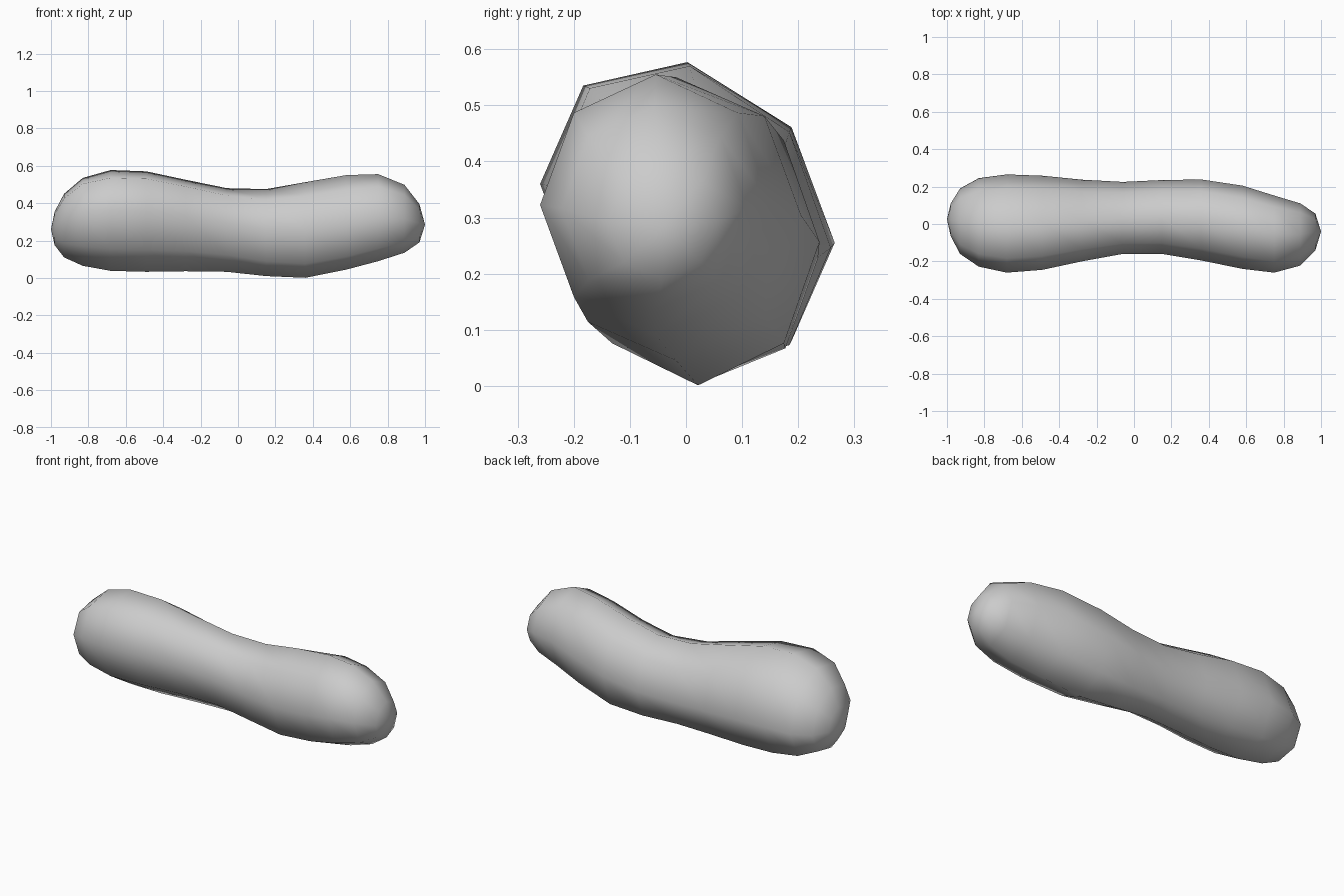
import bpy, bmesh, math

if "Cube" in bpy.data.objects:
    bpy.data.objects.remove(bpy.data.objects["Cube"])

# Stations along the shell: x, y_min, y_max, z_min, z_max, shear of z with y
RINGS = [
    (-.98, -.065, .11, .175, .355, -.2), (-.93, -.16, .19, .11, .45, -.2),
    (-.83, -.228, .245, .065, .535, -.22), (-.68, -.26, .265, .038, .577, -.2),
    (-.49, -.245, .258, .033, .57, -.22), (-.28, -.2, .237, .036, .525, -.23),
    (-.06, -.16, .225, .033, .48, -.19), (.15, -.16, .235, .01, .475, -.08),
    (.36, -.195, .238, .001, .512, 0), (.58, -.24, .205, .045, .55, .03),
    (.75, -.26, .152, .09, .555, 0), (.89, -.222, .11, .135, .498, 0),
    (.97, -.14, .055, .19, .395, 0),
]
POLES = [(-1, .025, .26), (1, -.04, .285)]
SIDES = 8

bm = bmesh.new()

# Octagonal rings
rings = []
for x, y0, y1, z0, z1, shear in RINGS:
    cy, cz, ry, rz = (y0 + y1) / 2, (z0 + z1) / 2, (y1 - y0) / 2, (z1 - z0) / 2
    ring = []
    for i in range(SIDES):
        a = 2 * math.pi * i / SIDES
        dy = ry * math.cos(a)
        ring.append(bm.verts.new((x, cy + dy, cz + rz * math.sin(a) + shear * dy)))
    rings.append(ring)

# Body walls
for a, b in zip(rings, rings[1:]):
    for i in range(SIDES):
        j = (i + 1) % SIDES
        bm.faces.new((a[i], a[j], b[j], b[i]))

# Rounded end caps
for co, ring in zip(POLES, (rings[0], rings[-1])):
    tip = bm.verts.new(co)
    for i in range(SIDES):
        bm.faces.new((tip, ring[i], ring[(i + 1) % SIDES]))

bmesh.ops.recalc_face_normals(bm, faces=bm.faces)
for f in bm.faces:
    f.smooth = True

mesh = bpy.data.meshes.new("peanut_shell")
bm.to_mesh(mesh)
bm.free()
shell = bpy.data.objects.new("peanut_shell", mesh)
bpy.context.collection.objects.link(shell)
